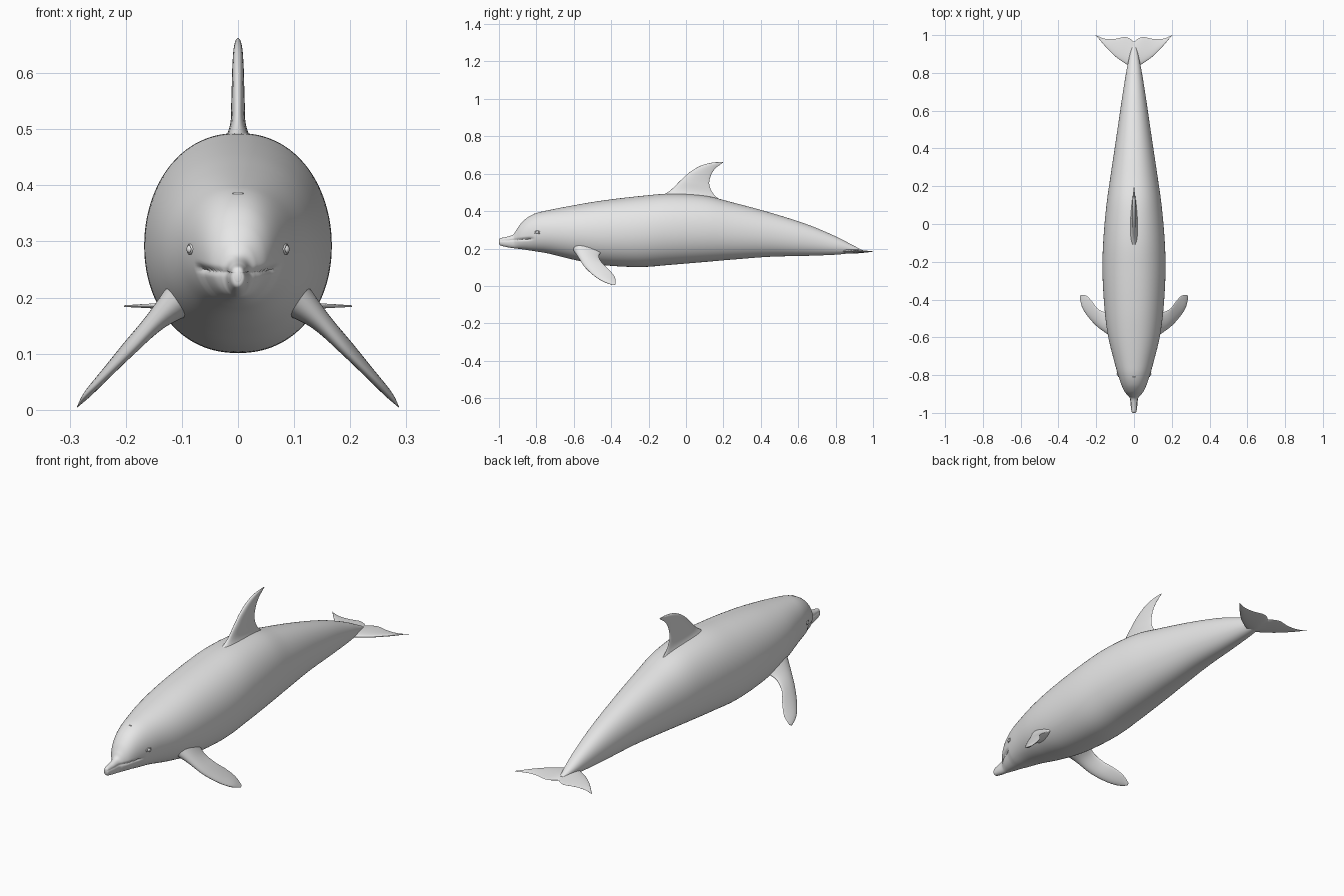
import bpy, bmesh
from math import sin, cos, pi, exp, radians
from mathutils import Vector

default_cube = bpy.data.objects.get("Cube")
if default_cube:
    bpy.data.objects.remove(default_cube, do_unlink=True)

skin = bpy.data.materials.new("plain_grey_skin")
skin.use_nodes = True
skin.diffuse_color = (0.8, 0.8, 0.8, 1)
skin.node_tree.nodes["Principled BSDF"].inputs["Base Color"].default_value = skin.diffuse_color


def refine(stations, steps):
    """Smoothly interpolate a list of number tuples."""
    padded = [stations[0]] + list(stations) + [stations[-1]]
    result = []
    for i in range(len(stations) - 1):
        group = list(zip(*padded[i:i + 4]))
        for k in range(steps):
            t = k / steps
            result.append([
                b + t * (c - a) / 2 + t * t * (2 * a - 5 * b + 4 * c - d) / 2
                + t ** 3 * (3 * b - a - 3 * c + d) / 2 for a, b, c, d in group])
    result.append(list(stations[-1]))
    return result


def finish(obj):
    obj.data.materials.clear()
    obj.data.materials.append(skin)
    bpy.ops.object.select_all(action="DESELECT")
    obj.select_set(True)
    bpy.context.view_layer.objects.active = obj
    bpy.ops.object.shade_smooth_by_angle(angle=radians(60))


def loft(name, rings):
    """Skin a closed surface over a list of point rings."""
    bm = bmesh.new()
    loops = [[bm.verts.new(p) for p in ring] for ring in rings]
    count = len(loops[0])
    for lower, upper in zip(loops, loops[1:]):
        for i in range(count):
            j = (i + 1) % count
            bm.faces.new((lower[i], lower[j], upper[j], upper[i]))
    bm.faces.new(loops[0])
    bm.faces.new(loops[-1])
    bmesh.ops.recalc_face_normals(bm, faces=bm.faces)
    mesh = bpy.data.meshes.new(name)
    bm.to_mesh(mesh)
    bm.free()
    obj = bpy.data.objects.new(name, mesh)
    bpy.context.collection.objects.link(obj)
    finish(obj)


def signed_power(value, power):
    return abs(value) ** power * (1 if value >= 0 else -1)


def body_ring(y, bottom, top, width, count=112):
    ring = []
    middle, half = (bottom + top) / 2, (top - bottom) / 2
    mouth = 0.245 + 0.06 * max(0, y + 0.95)
    for i in range(count):
        a = 2 * pi * i / count
        x = width * signed_power(cos(a), 0.92)
        z = middle + half * signed_power(sin(a), 0.97)
        # mouth groove with the lower jaw tucked under the upper lip
        if y < -0.81:
            fade = min(1, (-0.81 - y) / 0.03)
            x *= 1 - 0.12 * fade * exp(-((z - mouth) / 0.006) ** 2)
            if z < mouth:
                x *= 1 - 0.07 * fade
        ring.append((x, y, z))
    return ring


# Body: y, underside height, back height, half width
body = [
    (-1, .229, .247, .006), (-.993, .217, .255, .014), (-.96, .208, .262, .019),
    (-.925, .202, .274, .023), (-.908, .2, .297, .034), (-.885, .197, .331, .051),
    (-.85, .192, .364, .067), (-.8, .184, .389, .084), (-.73, .172, .406, .104),
    (-.6, .14, .431, .136), (-.45, .112, .456, .156), (-.25, .101, .48, .167),
    (-.08, .113, .493, .162), (.1, .128, .482, .146), (.25, .141, .446, .125),
    (.45, .156, .392, .095), (.65, .161, .328, .066), (.8, .167, .265, .042),
    (.88, .175, .224, .026), (.94, .181, .192, .01)]
loft("body", [body_ring(*s) for s in refine(body, 10)])


def fin(name, stations, normal, side=1, steps=8, count=28):
    """Loft a fin from leading point, trailing point and half thickness."""
    normal = Vector(normal).normalized()
    rings = []
    for s in refine(stations, steps):
        lead, trail, thick = Vector(s[:3]), Vector(s[3:6]), s[6]
        ring = []
        for i in range(count):
            a = 2 * pi * i / count
            p = lead.lerp(trail, (1 - cos(a)) / 2)
            p += normal * thick * sin(a) * (0.8 + 0.3 * cos(a))
            ring.append((p.x * side, p.y, p.z))
        rings.append(ring)
    loft(name, rings)


# Dorsal fin: leading y and z, trailing y and z, half thickness
dorsal = [
    (-.16, .465, .22, .43, .045), (-.085, .51, .15, .488, .018),
    (-.03, .563, .125, .54, .014), (.02, .608, .132, .588, .0125),
    (.08, .643, .155, .626, .01), (.14, .659, .182, .648, .006),
    (.195, .663, .199, .66, .001)]
fin("dorsal_fin", [(0, a, b, 0, c, d, h) for a, b, c, d, h in dorsal], (1, 0, 0))

# Flippers, swept back and down from the chest
flipper = [
    (.08, -.62, .22, .08, -.43, .2, .05), (.14, -.582, .163, .143, -.465, .163, .024),
    (.195, -.542, .102, .19, -.45, .125, .015), (.243, -.49, .053, .222, -.41, .085, .011),
    (.274, -.44, .022, .252, -.38, .045, .008), (.287, -.39, .004, .283, -.376, .01, .001)]
for side, label in ((1, "left"), (-1, "right")):
    fin(label + "_flipper", flipper, (0.75, 0, 0.66), side)

# Tail flukes: x, leading y, trailing y, half thickness
half_fluke = [
    (.02, .835, .98, .013), (.05, .852, .99, .01), (.1, .888, .98, .007),
    (.15, .938, .98, .005), (.19, .985, .994, .002), (.203, .999, 1, .0005)]
fluke = [(-x, a, b, h) for x, a, b, h in reversed(half_fluke)]
fluke += [(0, .82, .966, .015)] + half_fluke
fin("tail_flukes", [(x, a, .186, x, b, .183, h) for x, a, b, h in fluke], (0, 0, 1))

# Eyes with a raised lid ring
for side, label in ((1, "left"), (-1, "right")):
    bpy.ops.mesh.primitive_uv_sphere_add(
        segments=20, ring_count=12, radius=0.008, location=(side * 0.084, -0.795, 0.286))
    bpy.context.object.name = label + "_eye"
    finish(bpy.context.object)
    bpy.ops.mesh.primitive_torus_add(
        major_segments=28, minor_segments=8, major_radius=0.011, minor_radius=0.003,
        location=(side * 0.085, -0.795, 0.286), rotation=(0, pi / 2, side * -0.3))
    bpy.context.object.name = label + "_eyelid"
    bpy.context.object.scale = (0.7, 1.2, 1)
    finish(bpy.context.object)

# Blowhole lip on top of the head
bpy.ops.mesh.primitive_uv_sphere_add(
    segments=20, ring_count=10, radius=0.01, location=(0, -0.81, 0.385))
bpy.context.object.name = "blowhole"
bpy.context.object.scale = (1, 0.3, 0.3)
finish(bpy.context.object)
